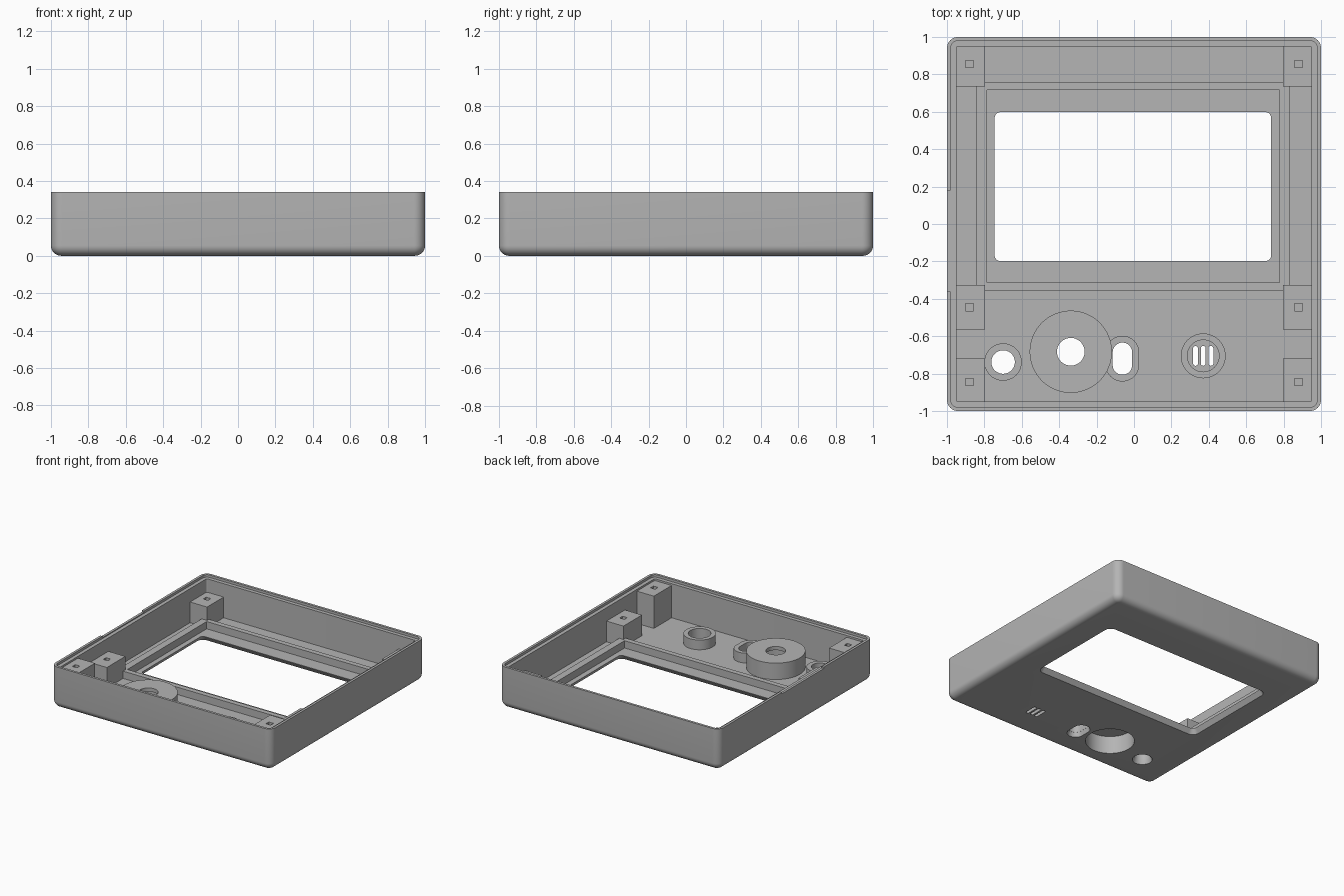
import bpy, bmesh, math

if "Cube" in bpy.data.objects:
    bpy.data.objects.remove(bpy.data.objects["Cube"], do_unlink=True)

grey = bpy.data.materials.new("housing_grey")
grey.use_nodes = True
colour = (0.46, 0.46, 0.46, 1)
grey.diffuse_color = colour
grey.node_tree.nodes["Principled BSDF"].inputs["Base Color"].default_value = colour


def loop(cx, cy, hx, hy, r, z, n=10):
    """Rounded rectangle; also gives circles, slots and plain boxes."""
    pts = []
    for q, (sx, sy) in enumerate([(1, 1), (-1, 1), (-1, -1), (1, -1)]):
        for i in range(n + 1):
            a = (q + i / n) * math.pi / 2
            pts.append((cx + sx * (hx - r) + r * math.cos(a),
                        cy + sy * (hy - r) + r * math.sin(a), z))
    return pts


def shade(ob):
    ob.data.polygons.foreach_set("use_smooth", [True] * len(ob.data.polygons))
    ob.data.set_sharp_from_angle(angle=math.radians(30))


def loft(name, loops, ring=False):
    """Skin a stack of loops, capped at the ends or joined into a ring."""
    bm = bmesh.new()
    rows = [[bm.verts.new(p) for p in l] for l in loops]
    pairs = list(zip(rows, rows[1:]))
    if ring:
        pairs.append((rows[-1], rows[0]))
    else:
        bm.faces.new(rows[0])
        bm.faces.new(rows[-1])
    for a, b in pairs:
        for i in range(len(a)):
            j = (i + 1) % len(a)
            bm.faces.new((a[i], a[j], b[j], b[i]))
    bmesh.ops.remove_doubles(bm, verts=bm.verts, dist=0.0001)
    bmesh.ops.recalc_face_normals(bm, faces=bm.faces)
    me = bpy.data.meshes.new(name)
    bm.to_mesh(me)
    bm.free()
    me.materials.append(grey)
    ob = bpy.data.objects.new(name, me)
    bpy.context.collection.objects.link(ob)
    shade(ob)
    return ob


def cut(target, cutter):
    """Subtract the cutter, bake the result and drop the cutter."""
    mod = target.modifiers.new("cut", "BOOLEAN")
    mod.operation, mod.solver, mod.object = "DIFFERENCE", "EXACT", cutter
    cutter.hide_render = True
    deps = bpy.context.evaluated_depsgraph_get()
    baked = bpy.data.meshes.new_from_object(target.evaluated_get(deps))
    target.modifiers.clear()
    target.data = baked
    bpy.data.objects.remove(cutter, do_unlink=True)


TOP, STEP, FLOOR = 0.34, 0.32, 0.04
FILLET = 0.055

# Tray: filleted outside, stepped rim, open cavity
outline = []
for i in range(9):
    a = i / 8 * math.pi / 2
    h = 1 - FILLET * (1 - math.sin(a))
    outline.append(loop(0, 0, h, h, 0.06 - (1 - h) * 0.9, FILLET * (1 - math.cos(a))))
outline += [loop(0, 0, 1, 1, 0.06, TOP),
            loop(0, 0, 0.98, 0.98, 0.04, TOP),
            loop(0, 0, 0.98, 0.98, 0.04, STEP),
            loop(0, 0, 0.95, 0.95, 0.012, STEP),
            loop(0, 0, 0.95, 0.95, 0.012, FLOOR)]
tray = loft("tray", outline)

# Shallow notch in the rim on one side
cut(tray, loft("notch_cutter", [loop(-1, -0.09, 0.03, 0.27, 0, TOP - 0.012),
                                loop(-1, -0.09, 0.03, 0.27, 0, TOP + 0.05)]))


def opening(cx, cy, hx, hy, r, flare=0.0):
    """Cut through the floor, flaring towards the underside."""
    wide = flare * 1.25
    cut(tray, loft("opening_cutter", [
        loop(cx, cy, hx + wide, hy + wide, r + wide, -0.01),
        loop(cx, cy, hx, hy, r, FLOOR - 0.002),
        loop(cx, cy, hx, hy, r, FLOOR + 0.02)]))


def collar(name, cx, cy, outer, inner, top):
    """Raised wall standing on the floor; outer and inner are hx, hy, r."""
    low = FLOOR - 0.005
    return loft(name, [loop(cx, cy, *outer, low), loop(cx, cy, *outer, top),
                       loop(cx, cy, *inner, top), loop(cx, cy, *inner, low)], ring=True)


# Display window with its raised frame
opening(-0.006, 0.2, 0.739, 0.398, 0.03, flare=0.025)
collar("display_frame", -0.005, 0.2025, (0.84, 0.5575, 0), (0.782, 0.515, 0), 0.1)

# Round button hole and slotted hole with collars
opening(-0.7, -0.738, 0.063, 0.063, 0.063, flare=0.012)
collar("button_collar", -0.7, -0.738, (0.1, 0.1, 0.1), (0.063, 0.063, 0.063), 0.12)
opening(-0.062, -0.72, 0.052, 0.086, 0.052, flare=0.012)
collar("slot_collar", -0.062, -0.72, (0.09, 0.122, 0.09), (0.052, 0.086, 0.052), 0.12)

# Dial well: hollow from below, with a shaft hole in its lid
dx, dy = -0.338, -0.683
opening(dx, dy, 0.183, 0.183, 0.183)
loft("dial_well", [loop(dx, dy, r, r, r, z, 16) for r, z in
                   [(0.22, FLOOR - 0.005), (0.22, 0.175), (0.074, 0.175),
                    (0.074, 0.145), (0.183, 0.145), (0.183, FLOOR - 0.005)]], ring=True)

# Buzzer collar and grille slots
collar("buzzer_collar", 0.37, -0.705, (0.12, 0.12, 0.12), (0.085, 0.085, 0.085), 0.12)
for k in (-1, 0, 1):
    opening(0.37 + k * 0.041, -0.705, 0.013, 0.053, 0.013)
shade(tray)

# Screw posts: taller pair at the front, shorter at the middle and back
for side, label in ((1, "left"), (-1, "right")):
    for place, cy, hy, hole_y, top in (("front", -0.838, 0.118, -0.845, 0.305),
                                       ("middle", -0.445, 0.12, -0.445, 0.21),
                                       ("back", 0.848, 0.113, 0.855, 0.21)):
        cx, hole_x = side * 0.878, side * 0.88
        loft(f"{place}_{label}_post", [
            loop(cx, cy, 0.082, hy, 0, FLOOR - 0.005, 1),
            loop(cx, cy, 0.082, hy, 0, top, 1),
            loop(hole_x, hole_y, 0.021, 0.019, 0, top, 1),
            loop(hole_x, hole_y, 0.021, 0.019, 0, top - 0.12, 1)])
